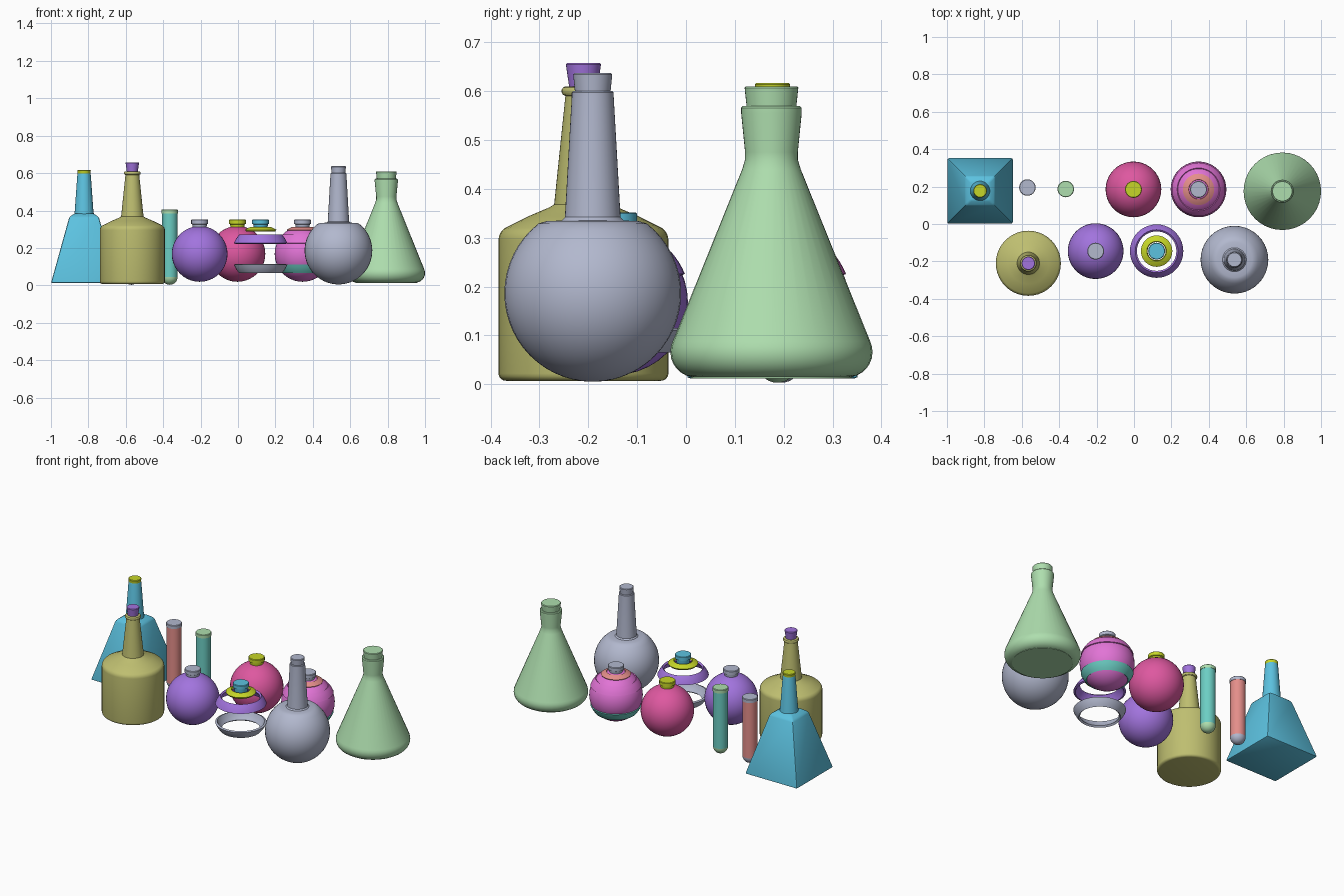
import bpy, bmesh, math
from mathutils import Vector

cube = bpy.data.objects.get("Cube")
if cube:
    bpy.data.objects.remove(cube, do_unlink=True)


def paint(name, *srgb):
    """Flat material from 0-255 sRGB values."""
    lin = [((c / 255 + 0.055) / 1.055) ** 2.4 for c in srgb] + [1.0]
    m = bpy.data.materials.new(name)
    m.use_nodes = True
    m.diffuse_color = lin
    bsdf = next(n for n in m.node_tree.nodes if n.type == "BSDF_PRINCIPLED")
    bsdf.inputs["Base Color"].default_value = lin
    return m


BLUE = paint("sky_blue", 92, 194, 224)
OLIVE = paint("olive", 190, 190, 112)
PURPLE = paint("purple", 162, 116, 222)
LIME = paint("lime", 198, 214, 40)
TEAL = paint("teal", 108, 206, 196)
SALMON = paint("salmon", 228, 142, 138)
GREEN = paint("pale_green", 174, 222, 174)
GREY = paint("blue_grey", 178, 184, 206)
MAGENTA = paint("magenta", 222, 88, 160)
PINK = paint("pink", 226, 116, 214)


def finish(name, bm, mat, loc):
    bmesh.ops.recalc_face_normals(bm, faces=bm.faces)
    me = bpy.data.meshes.new(name)
    bm.to_mesh(me)
    bm.free()
    ob = bpy.data.objects.new(name, me)
    bpy.context.collection.objects.link(ob)
    me.materials.append(mat)
    ob.location = (loc[0], loc[1], 0)
    bpy.ops.object.select_all(action="DESELECT")
    ob.select_set(True)
    bpy.context.view_layer.objects.active = ob
    bpy.ops.object.shade_smooth_by_angle(angle=math.radians(32))
    return ob


def lathe(name, profile, mat, loc, closed=False):
    """Turn an (r, z) profile around the vertical axis."""
    bm = bmesh.new()
    vs = [bm.verts.new((r, 0, z)) for r, z in profile]
    pairs = list(zip(vs, vs[1:])) + ([(vs[-1], vs[0])] if closed else [])
    es = [bm.edges.new(p) for p in pairs]
    bmesh.ops.spin(bm, geom=vs + es, cent=(0, 0, 0), axis=(0, 0, 1),
                   angle=math.tau, steps=40, use_merge=False)
    bmesh.ops.remove_doubles(bm, verts=bm.verts, dist=1e-5)
    return finish(name, bm, mat, loc)


def arc(r, cz, a0, a1, n, cr=0):
    """Arc points; angles in degrees up from the horizontal."""
    out = []
    for i in range(n + 1):
        a = math.radians(a0 + (a1 - a0) * i / n)
        out.append((cr + max(0, r * math.cos(a)), cz + r * math.sin(a)))
    return out


def cork(name, r0, r1, z0, z1, mat, loc):
    b = 0.003
    lathe(name, [(0, z0), (r0, z0), (r1, z1 - b), (r1 - b, z1), (0, z1)], mat, loc)


# Pyramid flask
loc = (-0.823, 0.177)
bm = bmesh.new()
levels = []
for h, z in [(0.177, 0.012), (0.079, 0.365), (0.05, 0.385)]:
    levels.append([bm.verts.new((sx * h, sy * h, z))
                   for sx, sy in [(-1, -1), (1, -1), (1, 1), (-1, 1)]])
for lo, hi in zip(levels, levels[1:]):
    for i in range(4):
        j = (i + 1) % 4
        bm.faces.new((lo[i], lo[j], hi[j], hi[i]))
bm.faces.new(levels[0])
bm.faces.new(levels[-1])
bmesh.ops.bevel(bm, geom=list(bm.edges), offset=0.008, segments=2,
                profile=0.5, affect="EDGES")
finish("pyramid_flask_body", bm, BLUE, loc)
lathe("pyramid_flask_neck", [(0, 0.37), (0.055, 0.37), (0.05, 0.395), (0.036, 0.59),
                             (0.034, 0.598), (0, 0.598)], BLUE, loc)
cork("pyramid_flask_stopper", 0.033, 0.036, 0.59, 0.617, LIME, loc)

# Cylindrical bottle with a sloping shoulder
loc = (-0.565, -0.21)
lathe("cylinder_bottle", [(0, 0.007)] + arc(0.015, 0.022, -90, 0, 4, 0.159)
      + [(0.174, 0.295)] + arc(0.03, 0.295, 0, 55, 4, 0.144)[1:]
      + [(0.11, 0.345), (0.07, 0.362), (0.06, 0.368), (0.037, 0.59)]
      + arc(0.01, 0.6, -80, 80, 5, 0.035) + [(0, 0.61)], OLIVE, loc)
cork("cylinder_bottle_stopper", 0.028, 0.036, 0.6, 0.658, PURPLE, loc)

# Test tubes with coloured cap and round tip
for name, x, y, body, trim in [("left_tube", -0.365, 0.187, TEAL, GREEN),
                               ("right_tube", -0.57, 0.195, SALMON, GREY)]:
    r = 0.042
    lathe(name, [(0, 0.045), (r, 0.045), (r, 0.387), (0, 0.387)], body, (x, y))
    lathe(name + "_tip", arc(r, 0.045, -90, 0, 8) + [(0, 0.045)], trim, (x, y))
    cork(name + "_cap", 0.044, 0.044, 0.385, 0.406, trim, (x, y))

# Small round bottles: glass globe (optional), stopper, and optional bands
CZ = 0.168


def band(name, a0, a1, mat, loc):
    """Thin ring hugging the globe between two latitudes."""
    lathe(name, arc(0.154, CZ, a0, a1, 4) + arc(0.142, CZ, a1, a0, 4), mat, loc, True)


def small_cork(name, mat, loc):
    lathe(name, [(0, 0.3), (0.036, 0.3), (0.039, 0.326), (0.045, 0.329),
                 (0.045, 0.349), (0.042, 0.352), (0, 0.352)], mat, loc)


round_bottles = [
    ("magenta_bottle", (-0.003, 0.185), MAGENTA, LIME, None),
    ("purple_bottle", (-0.205, -0.145), PURPLE, GREY, None),
    ("banded_bottle", (0.345, 0.185), PINK, GREY, (SALMON, PINK, TEAL)),
    ("open_banded_bottle", (0.121, -0.145), None, BLUE, (LIME, PURPLE, GREY)),
]
for name, loc, glass, stop, bands in round_bottles:
    if glass:
        lathe(name + "_globe", arc(0.149, CZ, -90, 90, 20), glass, loc)
    small_cork(name + "_stopper", stop, loc)
    if bands:
        for part, a0, a1, mat in zip(("collar", "upper_band", "lower_band"),
                                     (57, 22, -42), (70, 42, -22), bands):
            band(name + "_" + part, a0, a1, mat, loc)

# Large round flask
loc = (0.537, -0.191)
lathe("round_flask", arc(0.181, 0.186, -90, 52, 22)
      + [(0.095, 0.334), (0.064, 0.335), (0.057, 0.342), (0.043, 0.588),
         (0.043, 0.597), (0.04, 0.6), (0, 0.6)], GREY, loc)
cork("round_flask_stopper", 0.036, 0.04, 0.595, 0.637, GREY, loc)

# Conical flask
loc = (0.793, 0.175)
lathe("conical_flask", [(0, 0.012), (0.165, 0.012)]
      + arc(0.052, 0.066, -80, 25, 8, 0.155)
      + [(0.06, 0.44), (0.054, 0.46), (0.054, 0.475), (0.062, 0.555), (0.062, 0.566),
         (0.058, 0.57), (0, 0.57)], GREEN, loc)
cork("conical_flask_stopper", 0.05, 0.055, 0.56, 0.61, GREEN, loc)
